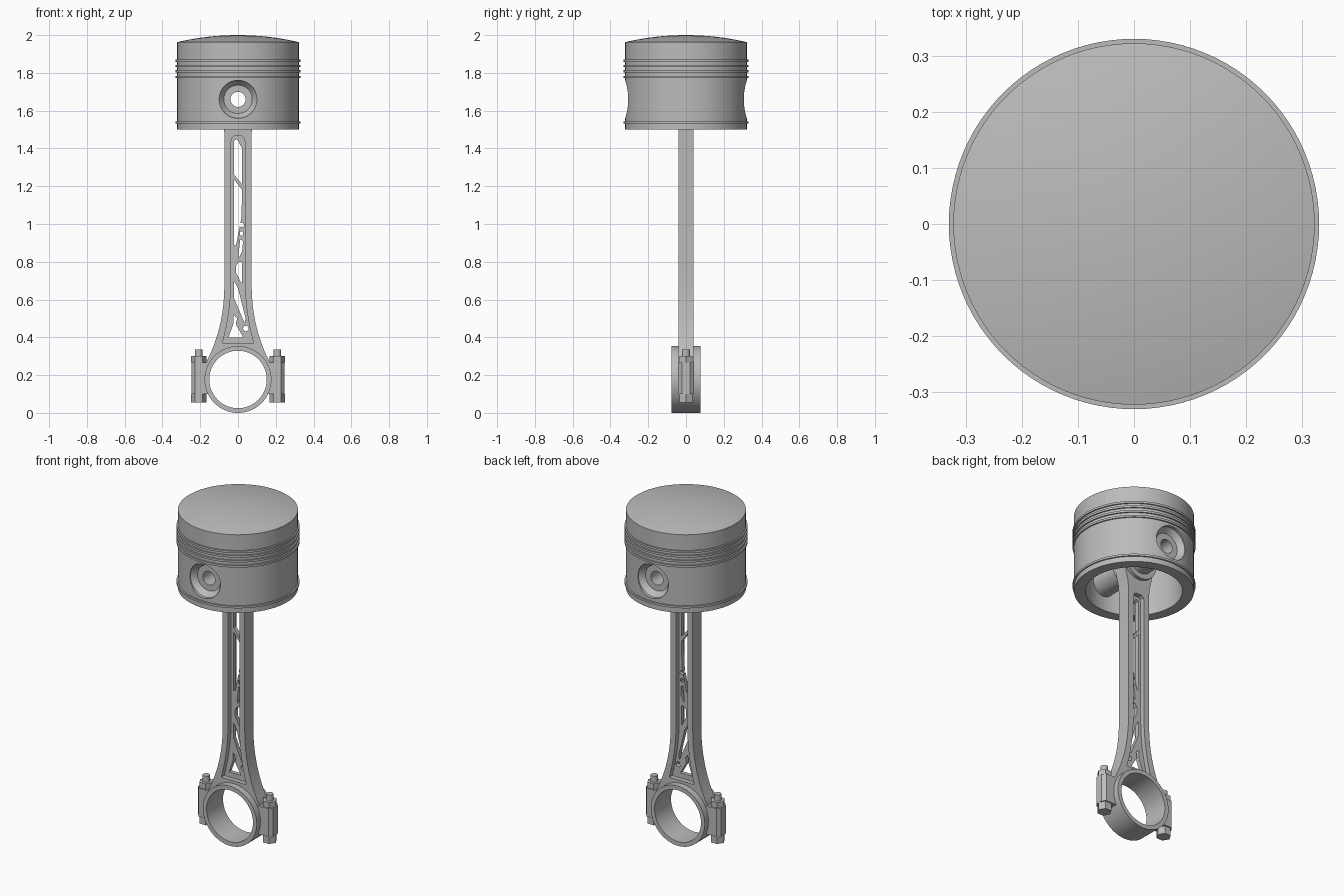
import bpy, bmesh, math
from mathutils import Vector

if "Cube" in bpy.data.objects:
    bpy.data.objects.remove(bpy.data.objects["Cube"])

steel = bpy.data.materials.new("grey_steel")
steel.use_nodes = True
GREY = (0.5, 0.5, 0.5, 1)
steel.diffuse_color = GREY
steel.node_tree.nodes["Principled BSDF"].inputs["Base Color"].default_value = GREY

PIN_Z, BORE_Z = 1.66, 0.177


def finish(name, bm):
    bmesh.ops.recalc_face_normals(bm, faces=bm.faces)
    mesh = bpy.data.meshes.new(name)
    bm.to_mesh(mesh)
    bm.free()
    mesh.materials.append(steel)
    obj = bpy.data.objects.new(name, mesh)
    bpy.context.collection.objects.link(obj)
    return obj


def lathe(name, profile, axis="z", z=0, closed=False, steps=96):
    """Spin (radius, height) points around the z or y axis."""
    bm = bmesh.new()
    vs = [bm.verts.new((r, 0, h) if axis == "z" else (r, h, z)) for r, h in profile]
    pairs = list(zip(vs, vs[1:])) + ([(vs[-1], vs[0])] if closed else [])
    edges = [bm.edges.new(p) for p in pairs]
    bmesh.ops.spin(bm, geom=vs + edges, cent=(0, 0, z), angle=math.tau, steps=steps,
                   axis=(0, 0, 1) if axis == "z" else (0, 1, 0))
    bmesh.ops.remove_doubles(bm, verts=bm.verts, dist=1e-5)
    return finish(name, bm)


def tube(name, inner, outer, half, z):
    return lathe(name, [(inner, -half), (outer, -half), (outer, half), (inner, half)],
                 "y", z, closed=True)


def rod_cylinder(name, r, half, z):
    return lathe(name, [(0, -half), (r, -half), (r, half), (0, half)], "y", z)


def prism(name, points, lo, hi, axis="y"):
    """Extrude a flat outline along y or z."""
    bm = bmesh.new()
    place = (lambda a, b: (a, lo, b)) if axis == "y" else (lambda a, b: (a, b, lo))
    face = bm.faces.new([bm.verts.new(place(a, b)) for a, b in points])
    out = bmesh.ops.extrude_face_region(bm, geom=[face])
    move = Vector((0, hi - lo, 0) if axis == "y" else (0, 0, hi - lo))
    bmesh.ops.translate(bm, vec=move,
                        verts=[v for v in out["geom"] if isinstance(v, bmesh.types.BMVert)])
    return finish(name, bm)


def cut(target, *cutters):
    for cutter in cutters:
        mod = target.modifiers.new("cut", "BOOLEAN")
        mod.operation, mod.solver, mod.object = "DIFFERENCE", "EXACT", cutter
        graph = bpy.context.evaluated_depsgraph_get()
        mesh = bpy.data.meshes.new_from_object(target.evaluated_get(graph))
        target.modifiers.clear()
        target.data = mesh
        bpy.data.objects.remove(cutter)


def mirrored(half):
    return half + [(-x, z) for x, z in reversed(half)]


def circle(x, z, r, n=16):
    return [(x + r * math.cos(math.tau * i / n), z + r * math.sin(math.tau * i / n))
            for i in range(n)]


# Piston: hollow skirt, raised rings, shallow domed crown
R, RING = 0.322, 0.33
profile = [(0, 1.85), (0.24, 1.85), (0.26, 1.83), (0.26, 1.5), (R, 1.5)]
for z in (1.537, 1.778, 1.808, 1.837, 1.864):
    profile += [(R, z - 0.006), (RING, z - 0.006), (RING, z + 0.006), (R, z + 0.006)]
profile += [(R * i / 10, 2 - 0.037 * (i / 10) ** 2) for i in range(10, -1, -1)]
piston = lathe("piston", profile)

# Flared pin openings on both sides of the skirt
for side in (-1, 1):
    opening = [(0, 0.2), (0.074, 0.2), (0.074, 0.27), (0.1, 0.303), (0.1, 0.4), (0, 0.4)]
    cut(piston, lathe("pin_opening", [(r, side * y) for r, y in opening], "y", PIN_Z))

# Hollow wrist pin and the two rod eyes
pin = tube("wrist_pin", 0.04, 0.075, 0.272, PIN_Z)
small_end = tube("small_end", 0.074, 0.105, 0.06, PIN_Z)
big_end = tube("big_end", 0.152, 0.177, 0.077, BORE_Z)

# Connecting rod beam with a flared foot
half = [(0.1, PIN_Z), (0.09, 1.58), (0.077, 1.53), (0.072, 1.48)]
for i in range(13):
    t = i / 12
    half.append((0.072 + 0.095 * t ** 2.3, 0.7 - 0.43 * t))
half.append((0.165, 0.2))
beam = prism("rod_beam", mirrored(half), -0.04, 0.04)
cut(beam, rod_cylinder("eye_cut", 0.09, 0.2, PIN_Z),
    rod_cylinder("bore_cut", 0.165, 0.2, BORE_Z))

# Channels on the front and back, leaving a thin web
half = [(0.02, 1.465), (0.032, 1.455), (0.037, 1.435)]
for i in range(9):
    t = i / 8
    half.append((0.037 + 0.045 * t ** 2, 0.7 - 0.33 * t))
for lo, hi in ((-0.1, -0.012), (0.012, 0.1)):
    cut(beam, prism("channel_cut", mirrored(half), lo, hi))

# Lattice openings through the web
openings = [
    [(-0.02, 1.44), (-0.005, 1.45), (0.022, 1.4), (0.022, 1.21), (-0.02, 1.26)],
    [(-0.02, 1.235), (0.022, 1.18), (0.018, 1.03), (-0.01, 0.89), (-0.02, 0.89)],
    [(0.012, 0.96), (0.027, 0.96), (0.027, 0.94), (0.01, 0.94)],
    [(0.012, 0.92), (0.026, 0.91), (0.024, 0.86), (0.005, 0.82), (0.003, 0.84)],
    [(-0.01, 0.78), (0.005, 0.8), (0.02, 0.8), (0.022, 0.68), (-0.01, 0.74)],
    [(-0.022, 0.7), (0, 0.66), (0.04, 0.5), (0.035, 0.475), (-0.022, 0.61)],
    [(-0.025, 0.52), (-0.005, 0.5), (-0.012, 0.47), (0.028, 0.4), (-0.05, 0.4), (-0.025, 0.47)],
    circle(0.02, 0.995, 0.012),
    circle(0.042, 0.447, 0.015),
]
for points in openings:
    cut(beam, prism("web_cut", points, -0.2, 0.2))

smooth = [piston, pin, small_end, big_end, beam]

# Bolt lugs, bolts and nuts on each side of the big end
lug_outline = [(0.12, -0.042), (0.228, -0.042), (0.246, -0.022),
               (0.246, 0.022), (0.228, 0.042), (0.12, 0.042)]
for side, label in ((1, "left"), (-1, "right")):
    x = side * 0.208
    lug = prism(label + "_lug", [(side * a, b) for a, b in lug_outline], 0.1, 0.267, "z")
    cut(lug, rod_cylinder("bore_cut", 0.165, 0.2, BORE_Z))
    prism(label + "_nut", circle(x, 0, 0.04, 6), 0.267, 0.3, "z")
    prism(label + "_bolt_head", circle(x, 0, 0.04, 6), 0.055, 0.1, "z")
    shank = prism(label + "_bolt", circle(x, 0, 0.02, 24), 0.08, 0.336, "z")
    smooth += [lug, shank]

# Smooth round surfaces, keep machined edges crisp
bpy.ops.object.select_all(action="DESELECT")
for obj in smooth:
    obj.select_set(True)
bpy.context.view_layer.objects.active = piston
bpy.ops.object.shade_smooth_by_angle(angle=math.radians(30))
